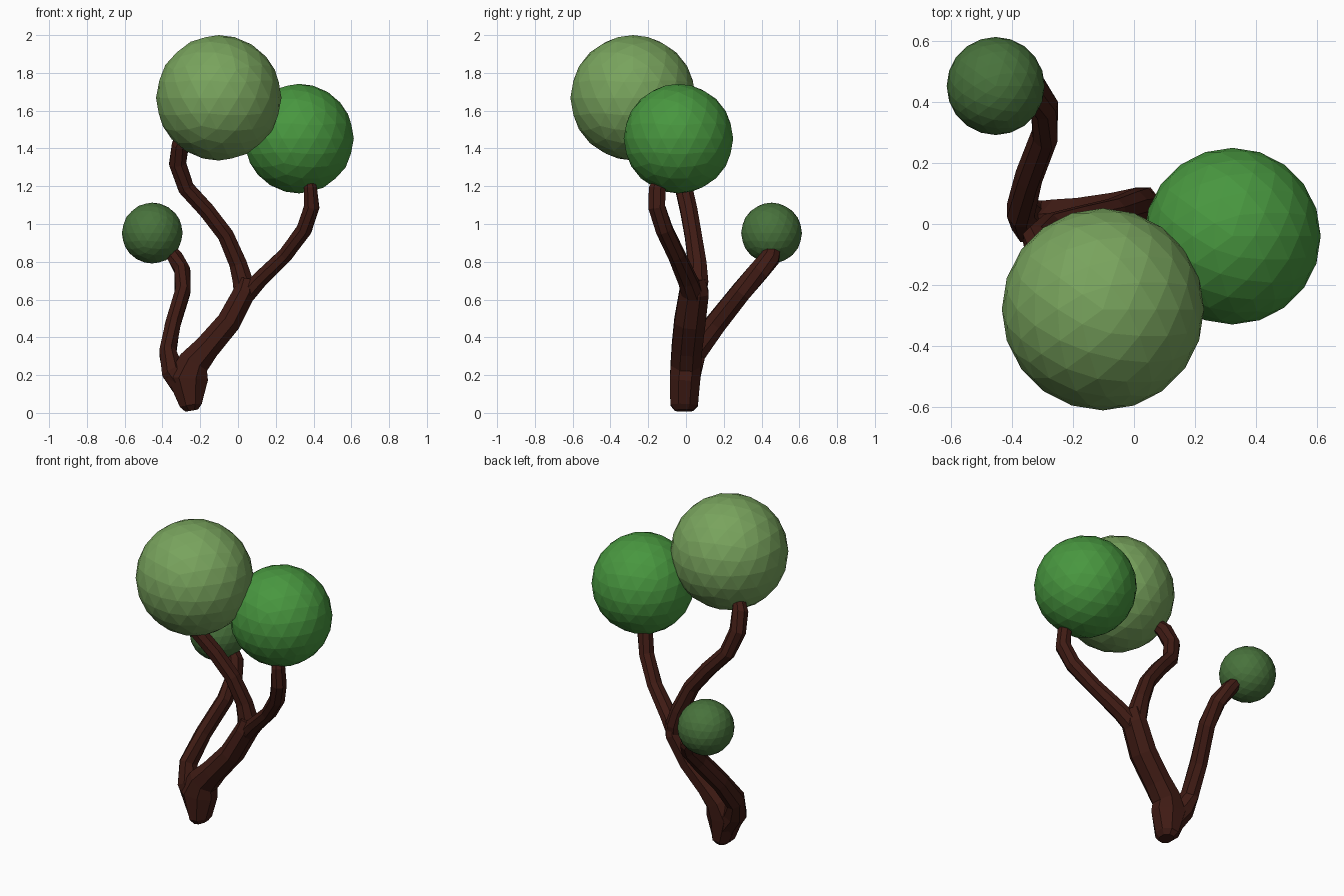
import bpy, bmesh, math
from mathutils import Vector


def material(name, rgb):
    m = bpy.data.materials.new(name)
    m.diffuse_color = (*rgb, 1)
    return m


def add_object(name, bm, mat):
    bmesh.ops.recalc_face_normals(bm, faces=bm.faces)
    me = bpy.data.meshes.new(name)
    bm.to_mesh(me)
    bm.free()
    me.materials.append(mat)
    ob = bpy.data.objects.new(name, me)
    bpy.context.collection.objects.link(ob)
    return ob


def limb(name, path, mat, sides=8):
    """Faceted tube; each path point is x, y, z, half width, half depth."""
    bm = bmesh.new()
    pts = [Vector(p[:3]) for p in path]
    rings = []
    for i, p in enumerate(path):
        a, b = pts[max(i - 1, 0)], pts[min(i + 1, len(pts) - 1)]
        t = (b - a).normalized()
        u = Vector((0, 1, 0)).cross(t).normalized()
        v = t.cross(u)
        ring = []
        for k in range(sides):
            ang = 2 * math.pi * (k + 0.5) / sides
            ring.append(bm.verts.new(pts[i] + 1.05 * (u * p[3] * math.cos(ang) + v * p[4] * math.sin(ang))))
        rings.append(ring)
    for r0, r1 in zip(rings, rings[1:]):
        for k in range(sides):
            j = (k + 1) % sides
            bm.faces.new((r0[k], r0[j], r1[j], r1[k]))
    bm.faces.new(rings[0])
    bm.faces.new(rings[-1])
    return add_object(name, bm, mat)


def foliage(name, centre, radius, mat):
    bm = bmesh.new()
    bmesh.ops.create_icosphere(bm, subdivisions=3, radius=radius)
    bmesh.ops.translate(bm, verts=bm.verts, vec=centre)
    return add_object(name, bm, mat)


bark = material("bark", (0.05, 0.011, 0.007))

# Trunk from the rounded foot to the upper fork
limb("trunk", [
    (-0.245, -0.01, 0.012, 0.035, 0.05),
    (-0.25, -0.01, 0.04, 0.06, 0.075),
    (-0.268, -0.005, 0.18, 0.112, 0.083),
    (-0.235, 0.0, 0.265, 0.085, 0.083),
    (-0.165, 0.005, 0.345, 0.07, 0.083),
    (-0.05, 0.02, 0.48, 0.065, 0.085),
    (0.035, 0.043, 0.64, 0.06, 0.08),
    (0.05, 0.045, 0.71, 0.045, 0.06)], bark)

# Branch to the low small crown
limb("left_branch", [
    (-0.275, 0.0, 0.13, 0.07, 0.07),
    (-0.345, 0.01, 0.22, 0.062, 0.072),
    (-0.372, 0.045, 0.32, 0.046, 0.065),
    (-0.345, 0.155, 0.47, 0.042, 0.058),
    (-0.293, 0.29, 0.64, 0.042, 0.055),
    (-0.293, 0.385, 0.75, 0.042, 0.055),
    (-0.33, 0.445, 0.82, 0.042, 0.052),
    (-0.36, 0.455, 0.86, 0.036, 0.045)], bark)

# Branch to the tall crown
limb("middle_branch", [
    (0.03, 0.045, 0.6, 0.05, 0.06),
    (0.025, 0.06, 0.7, 0.055, 0.06),
    (0.0, 0.06, 0.79, 0.048, 0.05),
    (-0.065, 0.038, 0.94, 0.044, 0.046),
    (-0.165, 0.015, 1.07, 0.044, 0.046),
    (-0.275, -0.012, 1.19, 0.044, 0.046),
    (-0.32, -0.05, 1.32, 0.046, 0.046),
    (-0.305, -0.095, 1.42, 0.046, 0.046),
    (-0.28, -0.125, 1.46, 0.036, 0.036)], bark)

# Branch to the right crown
limb("right_branch", [
    (0.02, 0.045, 0.6, 0.05, 0.06),
    (0.11, 0.01, 0.7, 0.044, 0.052),
    (0.25, -0.05, 0.835, 0.04, 0.046),
    (0.35, -0.115, 0.97, 0.042, 0.046),
    (0.39, -0.155, 1.09, 0.042, 0.046),
    (0.383, -0.152, 1.19, 0.036, 0.046),
    (0.378, -0.145, 1.22, 0.028, 0.034)], bark)

# Faceted crowns
foliage("tall_crown", (-0.102, -0.28, 1.668), 0.332, material("light_leaf", (0.19, 0.37, 0.11)))
foliage("right_crown", (0.323, -0.04, 1.452), 0.29, material("bright_leaf", (0.065, 0.31, 0.05)))
foliage("low_crown", (-0.454, 0.453, 0.952), 0.161, material("dark_leaf", (0.065, 0.17, 0.045)))
